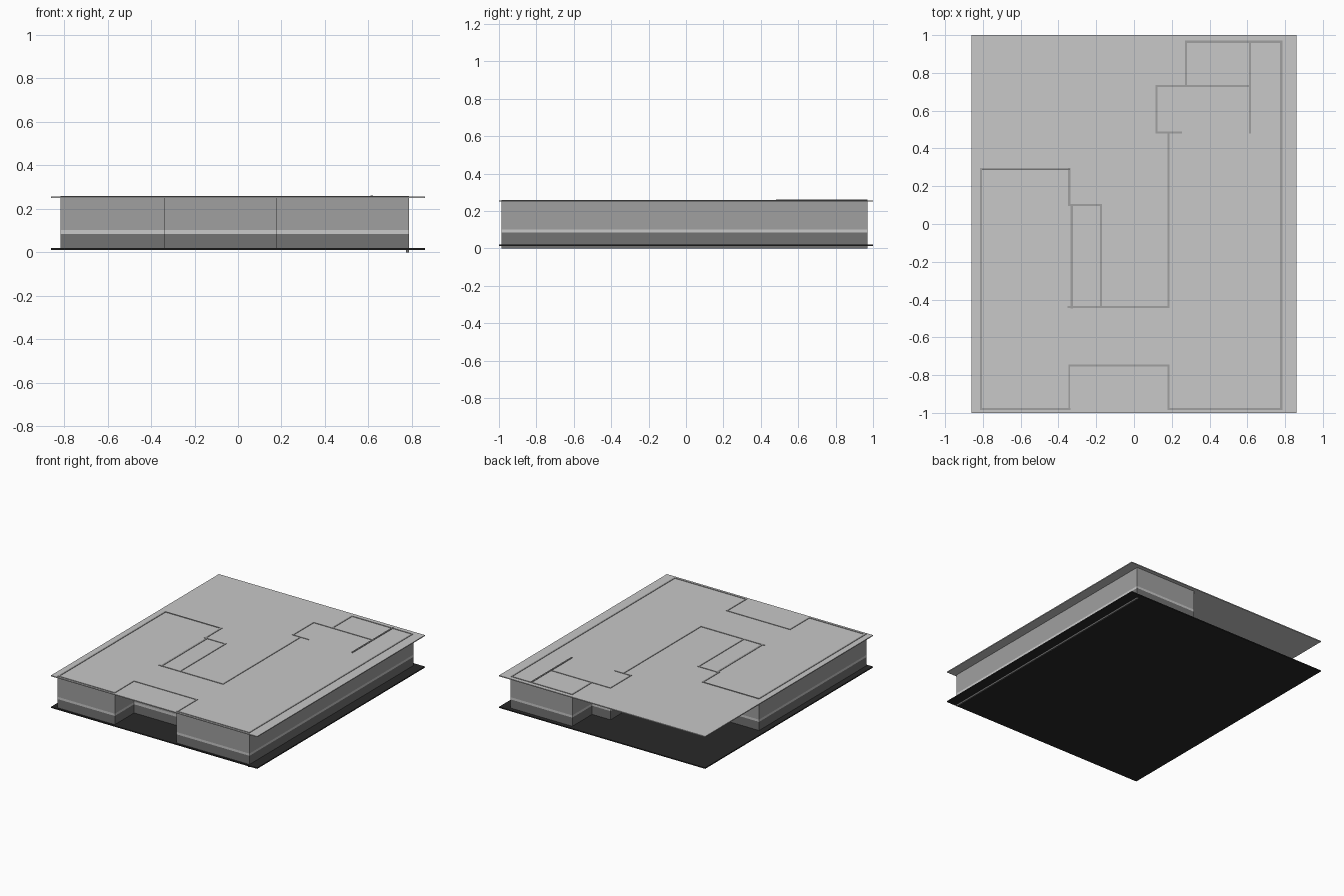
import bpy, bmesh

if "Cube" in bpy.data.objects:
    bpy.data.objects.remove(bpy.data.objects["Cube"])


def material(name, value):
    m = bpy.data.materials.new(name)
    m.diffuse_color = (value, value, value, 1)
    m.use_nodes = True
    m.node_tree.nodes["Principled BSDF"].inputs["Base Color"].default_value = m.diffuse_color
    return m


LOWER = material("dark grey dado", 0.17)
STRIPE = material("pale grey rail", 0.58)
UPPER = material("mid grey wall", 0.35)
CEILING = material("light grey ceiling", 0.58)
FLOOR = material("charcoal floor", 0.022)


def add_box(bm, lo, hi, mat_index=0):
    """Axis-aligned box between two corners."""
    vs = bmesh.ops.create_cube(bm, size=1)["verts"]
    for v in vs:
        v.co = [lo[i] + (v.co[i] + 0.5) * (hi[i] - lo[i]) for i in range(3)]
    for f in {f for v in vs for f in v.link_faces}:
        f.material_index = mat_index


def finish(name, bm, mats):
    me = bpy.data.meshes.new(name)
    bm.to_mesh(me)
    bm.free()
    for m in mats:
        me.materials.append(m)
    ob = bpy.data.objects.new(name, me)
    bpy.context.collection.objects.link(ob)
    return ob


def slab(name, z0, z1, mat):
    bm = bmesh.new()
    add_box(bm, (-0.86, -1.0, z0), (0.86, 1.0, z1))
    finish(name, bm, [mat])


def wall(name, x0, y0, x1, y1, t=0.012, base=0.016, top=0.26, cap=UPPER):
    """Straight wall with a dark lower band, a pale rail and a grey upper band."""
    h = t / 2
    bm = bmesh.new()
    bands = [base, 0.085, 0.102, top]
    for i in range(3):
        add_box(bm, (min(x0, x1) - h, min(y0, y1) - h, bands[i]),
                (max(x0, x1) + h, max(y0, y1) + h, bands[i + 1]), i)
    for f in bm.faces:                      # cap colour on the wall top
        if f.calc_center_median().z > top - 0.001:
            f.material_index = 3
    bmesh.ops.recalc_face_normals(bm, faces=bm.faces)
    finish(name, bm, [LOWER, STRIPE, UPPER, cap])


# Floor and ceiling plates
slab("floor_slab", 0.012, 0.02, FLOOR)
slab("ceiling_slab", 0.25, 0.257, CEILING)

# Outer walls
wall("right_wall", 0.78, -0.98, 0.78, 0.965, base=0.0)
wall("left_wall", -0.81, -0.98, -0.81, 0.29)
wall("front_left_wall", -0.81, -0.98, -0.343, -0.98)
wall("front_right_wall", 0.183, -0.98, 0.78, -0.98)
wall("recess_left_wall", -0.343, -0.98, -0.343, -0.75, 0.01)
wall("recess_right_wall", 0.183, -0.98, 0.183, -0.75, 0.01)
wall("recess_back_wall", -0.343, -0.75, 0.183, -0.75, 0.01)
wall("back_right_wall", 0.275, 0.965, 0.78, 0.965)
wall("back_left_wall", -0.81, 0.29, -0.343, 0.29, 0.01, cap=LOWER)

# Back right rooms
wall("back_room_side", 0.275, 0.73, 0.275, 0.965)
wall("back_room_front", 0.12, 0.73, 0.615, 0.73, 0.01)
wall("back_room_partition", 0.615, 0.485, 0.615, 0.965, 0.01, top=0.262)
wall("closet_side", 0.12, 0.485, 0.12, 0.73, 0.01)
wall("closet_front", 0.12, 0.485, 0.25, 0.485, 0.01)

# Central corridor and stair core
wall("corridor_right", 0.183, -0.44, 0.183, 0.485, 0.01)
wall("corridor_end", -0.345, -0.44, 0.183, -0.44)
wall("core_left", -0.33, -0.44, -0.33, 0.10, 0.014)
wall("core_right", -0.175, -0.44, -0.175, 0.10, 0.01)
wall("core_back", -0.343, 0.10, -0.175, 0.10, 0.01)
wall("left_room_side", -0.343, 0.10, -0.343, 0.29)
